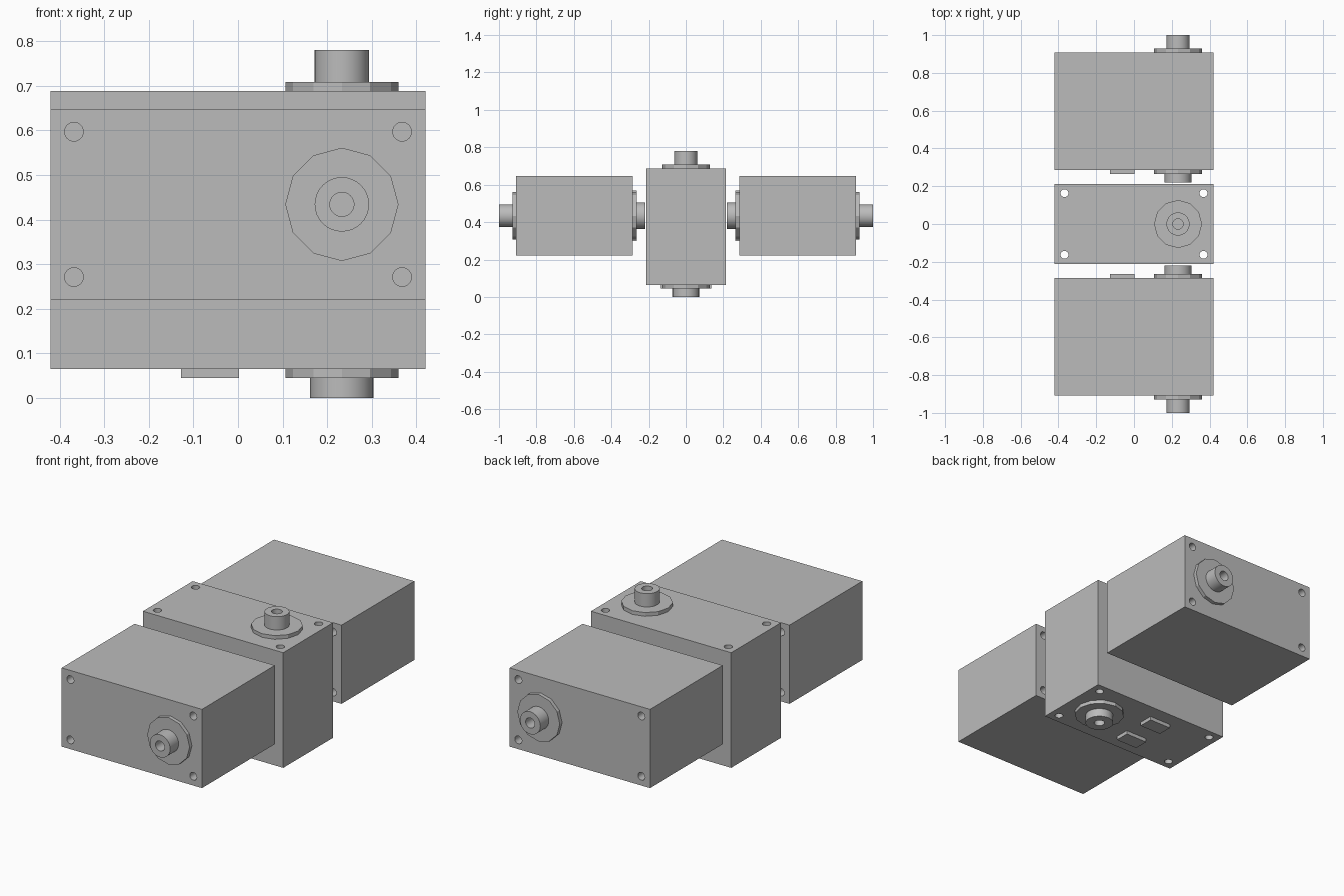
import bpy
import bmesh
import math
from mathutils import Matrix, Vector

if "Cube" in bpy.data.objects:
    bpy.data.objects.remove(bpy.data.objects["Cube"], do_unlink=True)

grey = bpy.data.materials.new("mid_grey")
grey.use_nodes = True
colour = (0.5, 0.5, 0.5, 1)
grey.diffuse_color = colour
grey.node_tree.nodes["Principled BSDF"].inputs["Base Color"].default_value = colour

# Gearbox proportions, with the output axis along local z and the base at z = 0
WIDTH, DEPTH, HEIGHT = 0.84, 0.426, 0.623
SHAFT_X = 0.233
PLATE = 0.02


def to_mesh(name, bm):
    bmesh.ops.recalc_face_normals(bm, faces=bm.faces[:])
    mesh = bpy.data.meshes.new(name)
    bm.to_mesh(mesh)
    bm.free()
    mesh.materials.append(grey)
    return mesh


def add_object(name, mesh, matrix=Matrix()):
    obj = bpy.data.objects.new(name, mesh)
    bpy.context.scene.collection.objects.link(obj)
    obj.matrix_world = matrix
    return obj


def add_box(bm, size, centre):
    bmesh.ops.create_cube(bm, size=1, matrix=Matrix.Translation(centre) @ Matrix.Diagonal((*size, 1)))


def add_cylinder(bm, radius, height, centre, sides):
    bmesh.ops.create_cone(bm, cap_ends=True, segments=sides, radius1=radius, radius2=radius,
                          depth=height, matrix=Matrix.Translation(centre))


def smooth(obj):
    bpy.ops.object.select_all(action="DESELECT")
    obj.select_set(True)
    bpy.context.view_layer.objects.active = obj
    bpy.ops.object.shade_smooth_by_angle(angle=math.radians(35))


def body_mesh():
    # Plain case with four screw holes running right through it
    bm = bmesh.new()
    add_box(bm, (WIDTH, DEPTH, HEIGHT), (0, 0, HEIGHT / 2))
    body = add_object("case_blank", to_mesh("case_blank", bm))
    bm = bmesh.new()
    for x in (-0.368, 0.368):
        for y in (-0.163, 0.163):
            add_cylinder(bm, 0.021, HEIGHT * 2, (x, y, HEIGHT / 2), 24)
    cutter = add_object("screw_hole_cutter", to_mesh("screw_hole_cutter", bm))
    cutter.hide_render = True
    cut = body.modifiers.new("screw_holes", "BOOLEAN")
    cut.operation = "DIFFERENCE"
    cut.solver = "EXACT"
    cut.object = cutter
    bpy.context.view_layer.update()
    mesh = bpy.data.meshes.new_from_object(body.evaluated_get(bpy.context.evaluated_depsgraph_get()))
    mesh.name = "case"
    bpy.data.objects.remove(body)
    bpy.data.objects.remove(cutter)
    return mesh


def flange_mesh(z):
    # Twelve-sided collar around a shaft
    bm = bmesh.new()
    add_cylinder(bm, 0.127, PLATE, (SHAFT_X, 0, z), 12)
    return to_mesh("flange", bm)


def shaft_mesh(radius, start, end):
    # Lathed hub with a blind bore in its outer end
    bore, floor = 0.027, start + (end - start) * 0.1
    profile = [(0, start), (radius, start), (radius, end), (bore, end), (bore, floor), (0, floor)]
    bm = bmesh.new()
    points = [bm.verts.new((r, 0, z)) for r, z in profile]
    edges = [bm.edges.new(pair) for pair in zip(points, points[1:])]
    bmesh.ops.spin(bm, geom=points + edges, cent=(0, 0, 0), axis=(0, 0, 1),
                   angle=math.tau, steps=32, use_merge=True)
    bmesh.ops.remove_doubles(bm, verts=bm.verts[:], dist=0.0001)
    bmesh.ops.translate(bm, verts=bm.verts[:], vec=Vector((SHAFT_X, 0, 0)))
    return to_mesh("shaft", bm)


def pads_mesh():
    # Two small locating pads beside the rear hub
    bm = bmesh.new()
    for y in (-0.095, 0.095):
        add_box(bm, (0.13, 0.08, PLATE), (-0.063, y, -PLATE / 2))
    return to_mesh("locating_pads", bm)


parts = {
    "case": body_mesh(),
    "output_flange": flange_mesh(HEIGHT + PLATE / 2),
    "rear_flange": flange_mesh(-PLATE / 2),
    "output_shaft": shaft_mesh(0.061, HEIGHT + PLATE, HEIGHT + 0.092),
    "rear_hub": shaft_mesh(0.071, -PLATE, -0.065),
    "locating_pads": pads_mesh(),
}

# Upright centre unit, with one unit facing forward and one facing back
placements = {
    "centre": Matrix.Translation((0, 0, 0.065)),
    "front": Matrix.Translation((0, -0.285, 0.434)) @ Matrix.Rotation(math.pi / 2, 4, "X"),
    "back": Matrix.Translation((0, 0.285, 0.434)) @ Matrix.Rotation(-math.pi / 2, 4, "X"),
}
for unit, matrix in placements.items():
    for part, mesh in parts.items():
        obj = add_object(f"{unit}_{part}", mesh, matrix)
        if unit == "centre" and part in ("case", "output_shaft", "rear_hub"):
            smooth(obj)
